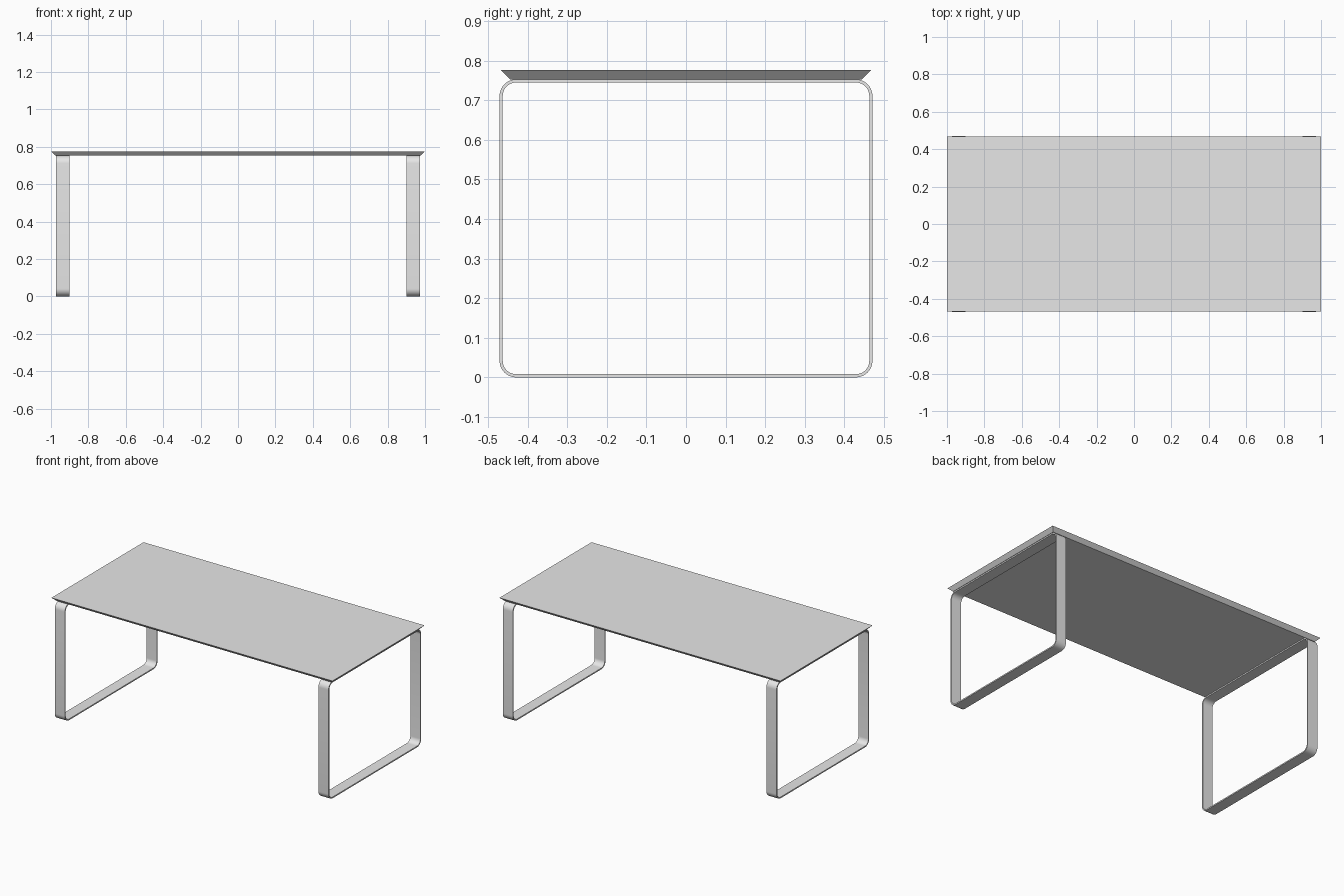
import bpy, bmesh
from math import sin, cos, pi

cube = bpy.data.objects.get("Cube")
if cube:
    bpy.data.objects.remove(cube, do_unlink=True)

grey = bpy.data.materials.new("light_grey")
grey.use_nodes = True
grey.diffuse_color = (0.8, 0.8, 0.8, 1)
grey.node_tree.nodes["Principled BSDF"].inputs["Base Color"].default_value = (0.8, 0.8, 0.8, 1)

TOP, UNDER = 0.776, 0.753
HALF_X, HALF_Y = 1.0, 0.468
CHAMFER = 0.023
LEG_Y, BAR, RADIUS = 0.471, 0.008, 0.042
LEG_IN, LEG_OUT = 0.902, 0.974


def finish(name, bm):
    bmesh.ops.recalc_face_normals(bm, faces=bm.faces)
    mesh = bpy.data.meshes.new(name)
    bm.to_mesh(mesh)
    bm.free()
    mesh.materials.append(grey)
    obj = bpy.data.objects.new(name, mesh)
    bpy.context.collection.objects.link(obj)
    return obj


def rounded_loop(bm, x, inset, steps=10):
    """Rounded rectangle in the YZ plane, shrunk by inset."""
    r, mid = RADIUS - inset, UNDER / 2
    verts = []
    for q, (sy, sz) in enumerate([(1, 1), (-1, 1), (-1, -1), (1, -1)]):
        for i in range(steps + 1):
            a = (q + i / steps) * pi / 2
            verts.append(bm.verts.new((x, sy * (LEG_Y - RADIUS) + r * cos(a),
                                       mid + sz * (mid - RADIUS) + r * sin(a))))
    return verts


# Tabletop with a bevelled underside
bm = bmesh.new()
bmesh.ops.create_cube(bm, size=2)
for v in bm.verts:
    inset = CHAMFER if v.co.z < 0 else 0
    v.co = (v.co.x * (HALF_X - inset), v.co.y * (HALF_Y - inset),
            UNDER if v.co.z < 0 else TOP)
finish("tabletop", bm)

# Flat-bar loop legs, one at each end
for name, side in (("left_leg_frame", 1), ("right_leg_frame", -1)):
    bm = bmesh.new()
    loops = [rounded_loop(bm, side * x, inset) for x, inset in
             ((LEG_IN, 0), (LEG_OUT, 0), (LEG_OUT, BAR), (LEG_IN, BAR))]
    n = len(loops[0])
    for a, b in zip(loops, loops[1:] + loops[:1]):
        for i in range(n):
            j = (i + 1) % n
            bm.faces.new((a[i], a[j], b[j], b[i]))
    frame = finish(name, bm)
    bpy.ops.object.select_all(action='DESELECT')
    frame.select_set(True)
    bpy.context.view_layer.objects.active = frame
    bpy.ops.object.shade_smooth_by_angle(angle=pi / 6)
